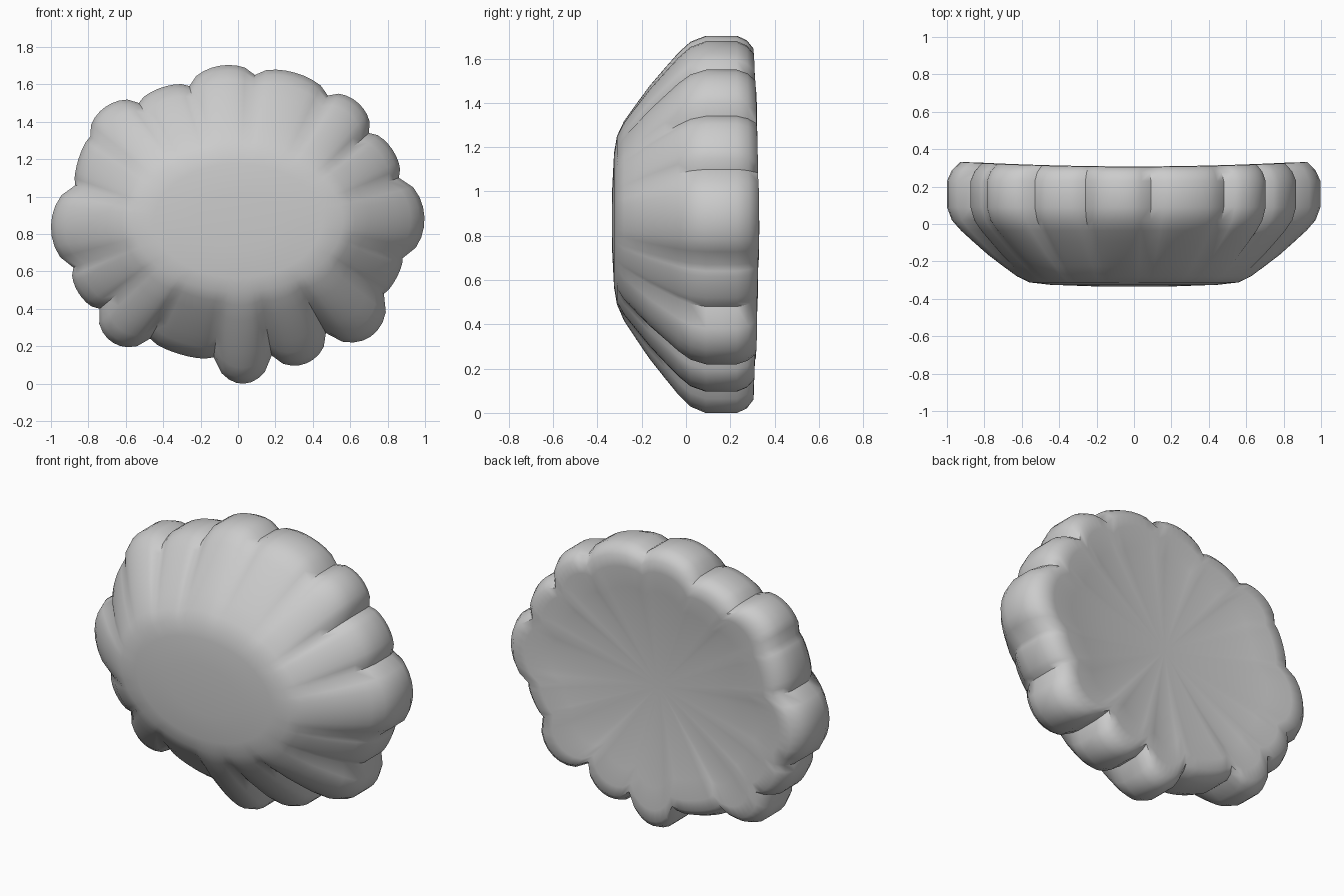
import bpy, bmesh, math
from mathutils import Vector

if "Cube" in bpy.data.objects:
    bpy.data.objects.remove(bpy.data.objects["Cube"])

STEPS = 8
CZ = 0.87
# Each lobe: start valley x, z, and bulge height (clockwise from the top)
LOBES = [(-.26, 1.59, .08), (.09, 1.65, .07), (.48, 1.54, .08), (.70, 1.34, .055),
         (.86, 1.10, .127), (.88, .67, .02), (.78, .48, .15), (.47, .27, .11),
         (.18, .15, .146), (-.13, .14, .035), (-.47, .24, .12), (-.74, .40, .05),
         (-.88, .62, .125), (-.87, 1.06, .025), (-.79, 1.32, .085), (-.53, 1.50, .04)]


def scalloped_outline():
    points = []
    for i, (x, z, h) in enumerate(LOBES):
        a, b = Vector((x, z)), Vector(LOBES[(i + 1) % len(LOBES)][:2])
        d = (b - a).normalized()
        out = Vector((-d.y, d.x))
        for k in range(STEPS):
            t = k / STEPS
            points.append(a.lerp(b, t) + out * h * (4 * t * (1 - t)) ** 0.65)
    return points


outline = scalloped_outline()
centre = Vector((0, CZ))
inner = []
for p in outline:
    a = math.atan2((p.y - CZ) / 0.85, p.x)
    inner.append(Vector((0.56 * math.cos(a), CZ + 0.38 * math.sin(a))))

bm = bmesh.new()


def add_ring(fn):
    return [bm.verts.new(fn(p, q)) for p, q in zip(outline, inner)]


def flat_ring(s, y):      # front face, scaled ellipse
    def fn(p, q):
        v = centre.lerp(q, s)
        return (v.x, y, v.y)
    return add_ring(fn)


def side_ring(f, y):      # between the front ellipse and the scalloped rim
    def fn(p, q):
        v = q.lerp(p, f)
        return (v.x, y, v.y)
    return add_ring(fn)


def back_ring(s, y, curve):   # gently dished back
    def fn(p, q):
        v = centre.lerp(p, s)
        return (v.x, y + curve * v.x ** 2, v.y)
    return add_ring(fn)


rings = [flat_ring(s, y) for s, y in ((.4, -.333), (.8, -.325))]
rings += [side_ring(f, y) for f, y in
          ((0, -.312), (.15, -.28), (.32, -.225), (.5, -.165), (.68, -.095),
           (.83, -.035), (.94, .02), (1, .09), (1, .16), (1, .23))]
rings += [back_ring(s, y, c) for s, y, c in
          ((.975, .275, .01), (.93, .305, .03), (.85, .308, .03), (.7, .293, .02),
           (.45, .275, .02), (.2, .265, .02))]

n = len(outline)
for r0, r1 in zip(rings, rings[1:]):
    for i in range(n):
        j = (i + 1) % n
        bm.faces.new((r0[i], r0[j], r1[j], r1[i]))
# Caps at the middle of the front and the back
for ring, y in ((rings[0], -.335), (rings[-1], .263)):
    c = bm.verts.new((0, y, CZ))
    for i in range(n):
        bm.faces.new((ring[i], ring[(i + 1) % n], c))
bmesh.ops.recalc_face_normals(bm, faces=bm.faces)

mesh = bpy.data.meshes.new("scalloped_shell")
bm.to_mesh(mesh)
bm.free()
shell = bpy.data.objects.new("scalloped_shell", mesh)
bpy.context.collection.objects.link(shell)

grey = bpy.data.materials.new("plain grey")
grey.diffuse_color = (0.6, 0.6, 0.6, 1)
grey.use_nodes = True
grey.node_tree.nodes["Principled BSDF"].inputs["Base Color"].default_value = grey.diffuse_color
mesh.materials.append(grey)

bpy.context.view_layer.objects.active = shell
shell.select_set(True)
bpy.ops.object.shade_smooth_by_angle(angle=math.radians(50))
